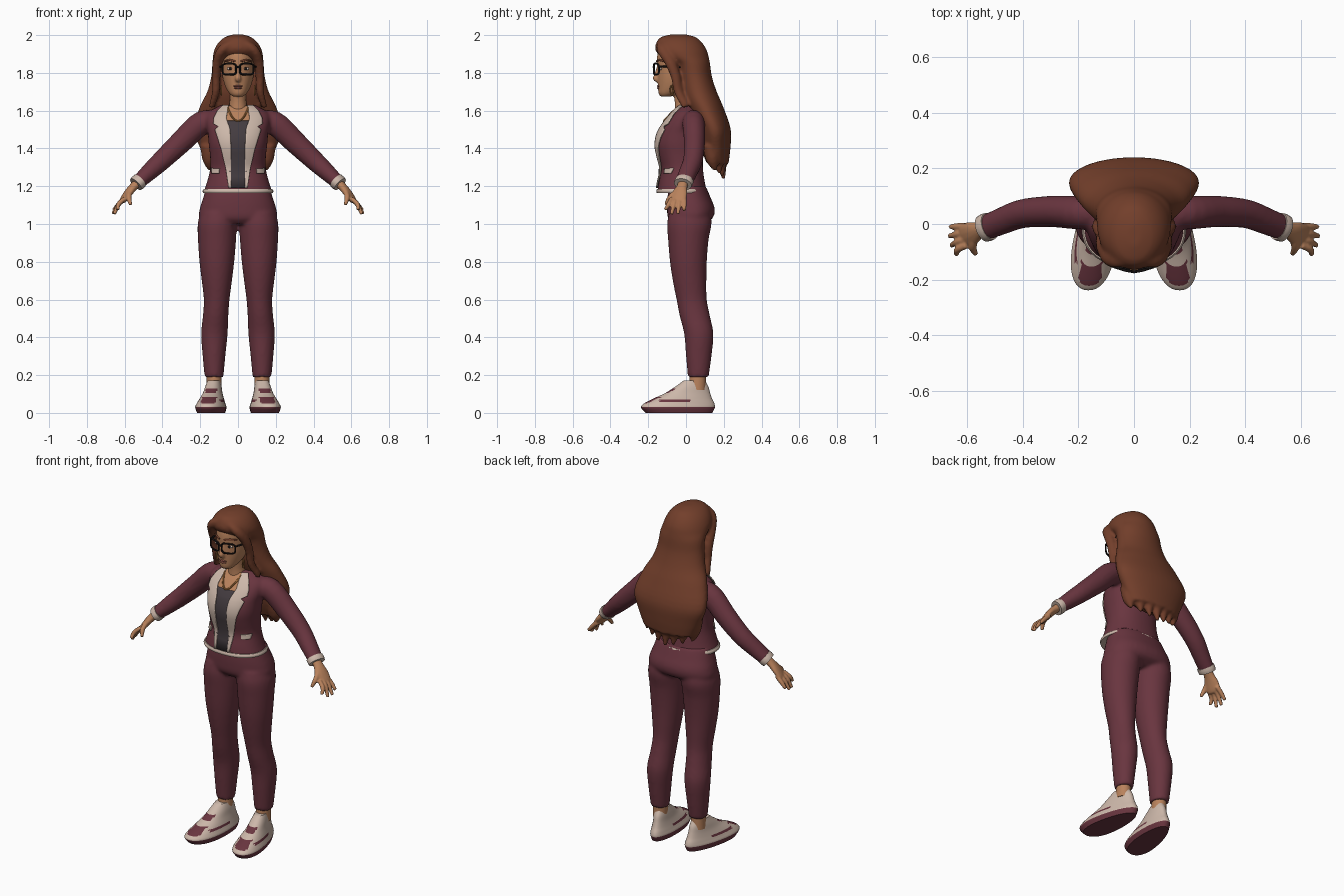
import bpy, bmesh, math
from mathutils import Vector

if "Cube" in bpy.data.objects:
    bpy.data.objects.remove(bpy.data.objects["Cube"])


def make_material(name, hex_code):
    srgb = [int(hex_code[i:i + 2], 16) / 255 for i in (0, 2, 4)]
    colour = [((c + .055) / 1.055) ** 2.4 for c in srgb] + [1]
    mat = bpy.data.materials.new(name)
    mat.use_nodes = True
    mat.diffuse_color = colour
    mat.node_tree.nodes["Principled BSDF"].inputs["Base Color"].default_value = colour
    return mat


maroon = make_material("maroon cloth", "69353f")
hair_brown = make_material("hair brown", "733f2b")
skin = make_material("skin", "b9825c")
beige = make_material("beige trim", "cdb8aa")
charcoal = make_material("charcoal shirt", "443c40")
black = make_material("black frame", "161212")
gold = make_material("gold", "a8723c")
lip = make_material("lip", "95574a")


def interp(rows, t):
    """Smooth interpolation of rows keyed by their first value."""
    last = len(rows) - 1
    i = max([k for k in range(last) if rows[k][0] <= t] or [0])

    def slope(k):
        a, b = rows[max(k - 1, 0)], rows[min(k + 1, last)]
        return [(q - p) / (b[0] - a[0]) for p, q in zip(a, b)]
    h = rows[i + 1][0] - rows[i][0]
    u = (t - rows[i][0]) / h
    s = u * u * (3 - 2 * u)
    return [p + (q - p) * s + h * (m * u * (1 - u) ** 2 - n * u * u * (1 - u))
            for p, q, m, n in zip(rows[i], rows[i + 1], slope(i), slope(i + 1))]


def resample(rows, steps):
    for a, b in zip(rows, rows[1:]):
        for j in range(steps):
            yield interp(rows, a[0] + (b[0] - a[0]) * j / steps)
    yield list(rows[-1])


def bend(v, power):
    return math.copysign(abs(v) ** (2 / power), v)


def loft(rows, side=1, power=2, count=40, steps=4):
    """Horizontal rings from rows of (z, centre x, half width, front y, back y)."""
    rings = []
    for z, cx, rx, front, back in resample(rows, steps):
        angles = [math.tau * k / count for k in range(count)]
        rings.append([Vector((side * (cx + rx * bend(math.cos(a), power)),
                              (front + back) / 2 + (back - front) / 2 * bend(math.sin(a), power), z))
                      for a in angles])
    return rings


def tube(points, side=1, count=14, steps=4):
    """Rings along a path of (x, y, z, radius across, radius up)."""
    rows = [(k, *p) for k, p in enumerate(points)]
    path = list(resample(rows, steps))
    centres = [Vector(p[1:4]) for p in path]
    rings, turn, old = [], None, None
    for k, p in enumerate(path):
        tangent = centres[min(k + 1, len(path) - 1)] - centres[max(k - 1, 0)]
        turn = old.rotation_difference(tangent) @ turn if old else tangent.to_track_quat('Z', 'Y')
        old = tangent
        ring = []
        for j in range(count):
            a = math.tau * j / count
            v = centres[k] + turn @ Vector((p[4] * math.cos(a), p[5] * math.sin(a), 0))
            ring.append(Vector((v.x * side, v.y, v.z)))
        rings.append(ring)
    return rings


def wire(points, radius, side=1, steps=2):
    return tube([(*p, radius, radius) for p in points], side, 8, steps)


def finish(name, mat, bm):
    bmesh.ops.recalc_face_normals(bm, faces=bm.faces)
    mesh = bpy.data.meshes.new(name)
    bm.to_mesh(mesh)
    bm.free()
    mesh.materials.append(mat)
    mesh.shade_smooth()
    mesh.set_sharp_from_angle(angle=math.radians(45))
    obj = bpy.data.objects.new(name, mesh)
    bpy.context.scene.collection.objects.link(obj)
    return obj


def build(name, mat, *parts, voxel=0, smooth=4):
    """Skin ring lists; a voxel size fuses overlapping parts into one surface."""
    bm = bmesh.new()
    for rings in parts:
        vs = [[bm.verts.new(v) for v in ring] for ring in rings]
        for a, b in zip(vs, vs[1:]):
            for i in range(len(a)):
                bm.faces.new((a[i - 1], a[i], b[i], b[i - 1]))
        bm.faces.new(vs[0])
        bm.faces.new(vs[-1])
    obj = finish(name, mat, bm)
    if voxel:
        fuse = obj.modifiers.new("Fuse", 'REMESH')
        fuse.mode, fuse.voxel_size, fuse.use_smooth_shade = 'VOXEL', voxel, True
        soften = obj.modifiers.new("Soften", 'SMOOTH')
        soften.factor, soften.iterations = .5, smooth
    return obj


def ball(name, mat, centre, scale):
    bm = bmesh.new()
    bmesh.ops.create_uvsphere(bm, u_segments=16, v_segments=10, radius=1)
    for v in bm.verts:
        v.co = Vector(c + s * q for c, s, q in zip(centre, scale, v.co))
    return finish(name, mat, bm)


# Jacket profile, shared by the cloth plates on its front
jacket = [(1.17, 0, .182, -.152, .11), (1.22, 0, .165, -.145, .1), (1.29, 0, .148, -.132, .09),
          (1.36, 0, .148, -.148, .09), (1.42, 0, .155, -.158, .095), (1.48, 0, .16, -.147, .1),
          (1.54, 0, .17, -.113, .105), (1.59, 0, .16, -.07, .1), (1.63, 0, .09, -.03, .08)]
POWER = 2.2


def chest_y(x, z):
    _, _, rx, front, back = interp(jacket, z)
    reach = max(0, 1 - abs(x / rx) ** POWER) ** (1 / POWER)
    return (front + back) / 2 - (back - front) / 2 * reach


def plate(name, mat, rows, lift, side=1):
    """Thin cloth plate on the jacket front from rows of (z, inner x, outer x)."""
    bm, grid = bmesh.new(), []
    for a, b in zip(rows, rows[1:] + rows[-1:]):
        for j in range(5 if a != b else 1):
            z, x0, x1 = [p + (q - p) * j / 5 for p, q in zip(a, b)]
            xs = [x0 + (x1 - x0) * k / 8 for k in range(9)]
            grid.append([bm.verts.new((side * x, chest_y(x, z) - lift, z)) for x in xs])
    for r, s in zip(grid, grid[1:]):
        for k in range(8):
            bm.faces.new((r[k], r[k + 1], s[k + 1], s[k]))
    obj = finish(name, mat, bm)
    thick = obj.modifiers.new("Thickness", 'SOLIDIFY')
    thick.thickness, thick.offset = .006, 0


# Trousers
leg = [(.19, .127, .05, .01, .12), (.3, .127, .06, 0, .135), (.42, .125, .07, -.01, .145),
       (.52, .118, .067, -.035, .125), (.6, .113, .068, -.05, .11), (.7, .112, .08, -.07, .108),
       (.8, .112, .092, -.085, .11), (.92, .111, .101, -.095, .12), (1, .109, .104, -.1, .135),
       (1.06, .1, .1, -.09, .13)]
hips = [(1, 0, .12, -.07, .09), (1.03, 0, .2, -.095, .14), (1.08, 0, .202, -.1, .152),
        (1.14, 0, .184, -.098, .13), (1.2, 0, .165, -.09, .105)]
build("trousers", maroon, loft(leg), loft(leg, -1), loft(hips, power=2.3), voxel=.01)

# Jacket with sleeves, hem, collar, lapels and pockets
sleeve = [(.09, .04, 1.535, .055, .055), (.19, .04, 1.535, .06, .064), (.3, .045, 1.435, .056, .06),
          (.4, .037, 1.34, .052, .053), (.47, .012, 1.275, .049, .046), (.532, -.013, 1.218, .046, .037)]
build("jacket", maroon, loft(jacket, power=POWER), tube(sleeve, 1, 24), tube(sleeve, -1, 24), voxel=.01)
hem = [(1.165, 0, .185, -.155, .113), (1.175, 0, .187, -.157, .115), (1.186, 0, .181, -.153, .111)]
build("jacket_hem", beige, loft(hem, power=POWER))
build("collar", beige, loft([(1.58, 0, .11, -.01, .1), (1.62, 0, .09, -.005, .09), (1.65, 0, .072, .005, .075)]))
plate("neckline", skin, [(1.5, -.06, .06), (1.57, -.07, .07), (1.625, -.06, .06)], .003)
plate("shirt", charcoal, [(1.19, -.042, .042), (1.5, -.05, .05), (1.545, -.062, .062)], .005)
lapel = [(1.19, .037, .05), (1.3, .036, .066), (1.4, .037, .09), (1.5, .042, .122), (1.515, .046, .104),
         (1.53, .052, .13), (1.56, .062, .128), (1.6, .055, .108), (1.628, .05, .08)]
for side, word in ((1, "left"), (-1, "right")):
    plate(word + "_lapel", beige, lapel, .009, side)
    plate(word + "_pocket", beige, [(1.268, .1, .138), (1.295, .098, .141)], .005, side)
    cuff = [(.518, -.008, 1.231, .05, .041), (.53, -.0125, 1.22, .051, .042), (.541, -.017, 1.21, .049, .04)]
    build(word + "_cuff", beige, tube(cuff, side, 20))

    # Hand with four spread fingers and a thumb
    palm = [(.52, -.01, 1.228, .028, .024), (.555, -.022, 1.195, .03, .022), (.58, -.033, 1.165, .042, .02),
            (.605, -.042, 1.13, .044, .016), (.615, -.045, 1.118, .036, .012)]
    fingers = []
    for k, (tip_x, tip_z) in enumerate(((.637, 1.075), (.655, 1.052), (.663, 1.054), (.66, 1.072))):
        off = (k - 1.5) * .023
        fingers.append(tube([(.6, off - .042, 1.135, .012, .012), (.632, off * 1.2 - .05, 1.105, .0125, .0125),
                             (tip_x, off * 1.45 - .06, tip_z, .009, .009)], side))
    thumb = [(.568, -.04, 1.18, .014, .014), (.578, -.083, 1.142, .014, .014), (.568, -.108, 1.102, .009, .009)]
    build(word + "_hand", skin, tube(palm, side), tube(thumb, side), *fingers, voxel=.005, smooth=3)

    # Ankle and shoe, toe turned out and heel narrowed
    build(word + "_ankle", skin, loft([(.12, .127, .04, .015, .105), (.22, .127, .038, .02, .105)], side))
    shoe = [(0, .125, .07, -.215, .14), (.03, .125, .077, -.238, .153), (.05, .125, .071, -.222, .15),
            (.075, .125, .062, -.175, .138), (.105, .125, .052, -.11, .128), (.14, .125, .045, -.055, .118),
            (.172, .125, .036, -.012, .1)]
    rings = loft(shoe, side, 2.2, 48, 6)
    for v in (v for ring in rings for v in ring):
        dx = (abs(v.x) - .125) * (1 - 1.1 * (v.y + .05))
        v.x = side * (.125 + dx + .13 * (.06 - v.y))
    obj = build(word + "_shoe", beige, rings)
    obj.data.materials.append(maroon)
    for face in obj.data.polygons:
        c = face.center
        dx = abs(abs(c.x) - .125 - .13 * (.06 - c.y))
        sole = c.z < .03
        toe = c.y < -.13 and .052 < c.z < .085 and dx < .038
        tongue = .104 < c.z < .13 and c.y < 0 and dx < .03
        stripe = .06 < c.z < .07 and -.14 < c.y < .02
        face.material_index = int(sole or toe or tongue or stripe)

# Head, neck and face
head = [(1.675, 0, .028, -.135, -.08), (1.69, 0, .045, -.145, -.04), (1.72, 0, .064, -.148, .02),
        (1.77, 0, .08, -.15, .06), (1.82, 0, .086, -.152, .08), (1.87, 0, .087, -.155, .09),
        (1.92, 0, .08, -.142, .08), (1.95, 0, .05, -.1, .05)]
neck = [(1.52, 0, .06, -.06, .05), (1.6, 0, .052, -.06, .05), (1.65, 0, .044, -.06, .04), (1.74, 0, .045, -.07, .04)]
nose = [(0, -.146, 1.835, .008, .008), (0, -.156, 1.795, .011, .011), (0, -.161, 1.77, .016, .014),
        (0, -.148, 1.755, .012, .008)]
build("head", skin, loft(head), loft(neck), tube(nose), voxel=.006, smooth=3)
ball("upper_lip", lip, (0, -.143, 1.73), (.025, .011, .006))
ball("lower_lip", lip, (0, -.142, 1.72), (.021, .012, .007))
for side, word in ((1, "left"), (-1, "right")):
    ball(word + "_eye", beige, (side * .041, -.135, 1.822), (.018, .009, .008))
    ball(word + "_pupil", black, (side * .041, -.141, 1.822), (.008, .005, .008))
    brow = [(.015, -.155, 1.861), (.045, -.142, 1.868), (.072, -.112, 1.86)]
    build(word + "_brow", hair_brown, wire(brow, .005, side))
    loop = [math.tau * k / 24 for k in range(25)]
    hoop = [(.088, -.075 + .008 * math.sin(a), 1.708 + .024 * math.cos(a)) for a in loop]
    build(word + "_earring", gold, wire(hoop, .004, side))
    # Glasses rim and temple
    rim = []
    for a in loop:
        x = .046 + .036 * bend(math.cos(a), 4)
        rim.append((x, -.17 + 4 * x * x, 1.82 + .029 * bend(math.sin(a), 4)))
    build(word + "_rim", black, wire(rim, .005, side))
    build(word + "_temple", black, wire([(.082, -.143, 1.835), (.093, -.1, 1.833), (.1, -.03, 1.83)], .005, side))
build("glasses_bridge", black, wire([(-.012, -.169, 1.828), (0, -.172, 1.832), (.012, -.169, 1.828)], .005))
chain = [(.055 * a, chest_y(.055 * a, 1.545 + .07 * a * a) - .008, 1.545 + .07 * a * a)
         for a in (k / 8 for k in range(-8, 9))]
build("necklace", gold, wire(chain, .005))

# Long hair: main volume, parted front locks and tapered ends
volume = [(1.32, 0, .16, .11, .225), (1.4, 0, .2, .08, .235), (1.5, 0, .235, .06, .237),
          (1.62, 0, .203, .005, .197), (1.7, 0, .163, -.03, .163), (1.78, 0, .142, -.045, .137),
          (1.85, 0, .136, -.07, .127), (1.885, 0, .133, -.13, .12), (1.92, 0, .126, -.162, .11),
          (1.96, 0, .104, -.157, .085), (1.99, 0, .068, -.132, .05), (2.004, 0, .025, -.08, 0)]
front_lock = [(.015, -.12, 1.965, .03, .022), (.08, -.122, 1.925, .034, .026), (.108, -.085, 1.86, .03, .026),
              (.115, -.055, 1.78, .026, .022), (.117, -.04, 1.7, .024, .02), (.14, 0, 1.62, .02, .015)]
ends = []
for k in range(-3, 4):
    x, y = .05 * k, .185 - .005 * k * k
    ends.append(tube([(x * 1.05, y - .01, 1.42, .045, .04), (x * 1.02, y, 1.34, .036, .034),
                      (x, y + .015, 1.235 + .016 * abs(k), .008, .008)]))
build("hair", hair_brown, loft(volume), tube(front_lock), tube(front_lock, -1), *ends, voxel=.009)
